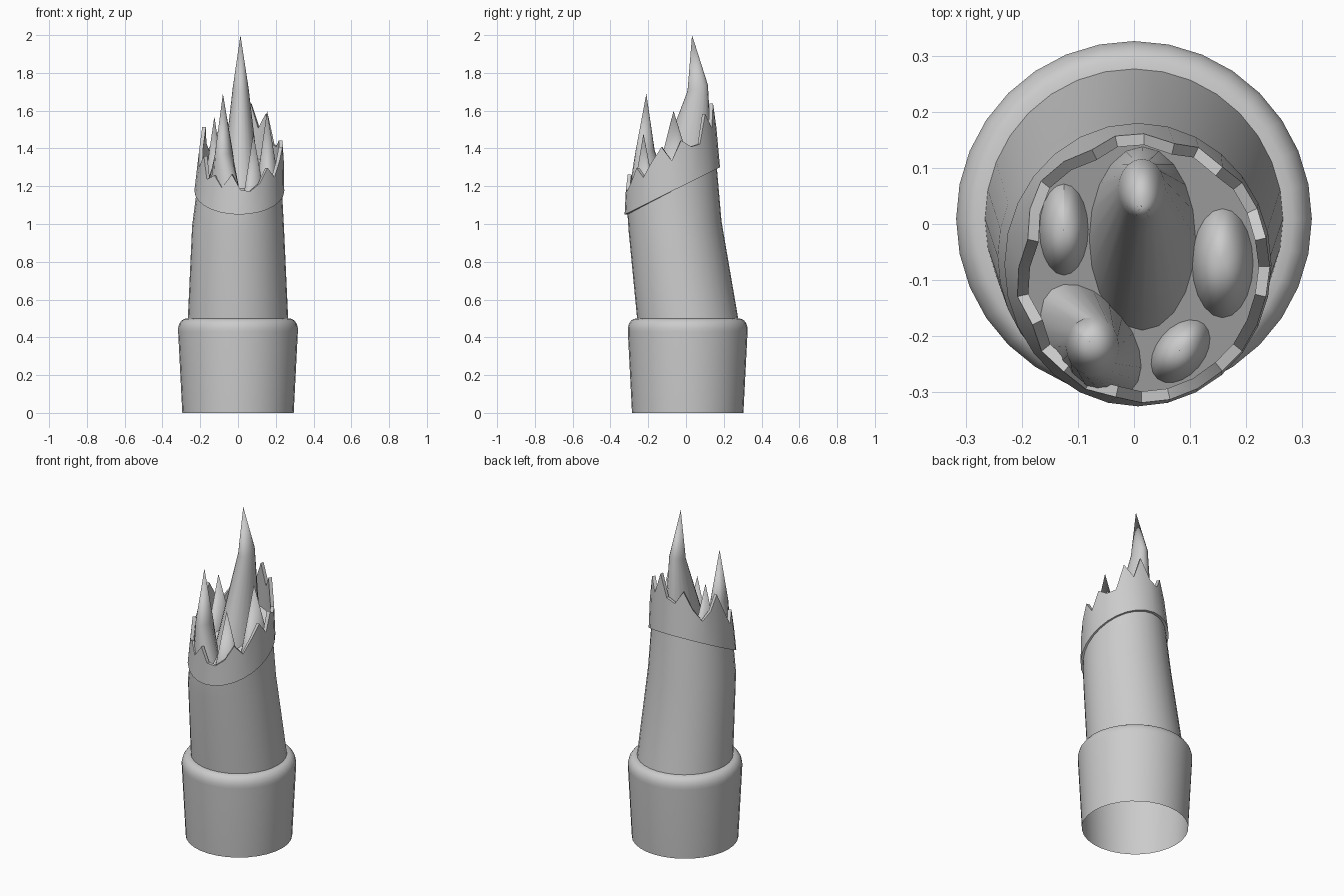
import bpy, bmesh, math
from mathutils import Vector

if "Cube" in bpy.data.objects:
    bpy.data.objects.remove(bpy.data.objects["Cube"])

TILT = 0.495  # slope of the broken end, rising to the back


def plane_z(y, lift=0.0):
    return 1.05 + (y + 0.325) * TILT + lift


def finish(name, bm, angle=35):
    bmesh.ops.recalc_face_normals(bm, faces=bm.faces)
    me = bpy.data.meshes.new(name)
    bm.to_mesh(me)
    bm.free()
    ob = bpy.data.objects.new(name, me)
    bpy.context.collection.objects.link(ob)
    bpy.ops.object.select_all(action='DESELECT')
    ob.select_set(True)
    bpy.context.view_layer.objects.active = ob
    bpy.ops.object.shade_smooth_by_angle(angle=math.radians(angle))
    return ob


def ring(bm, n, cx, cy, cz, rx, ry, slope=0.0, rot=0.0):
    vs = []
    for i in range(n):
        a = 2 * math.pi * i / n
        u, v = rx * math.cos(a), ry * math.sin(a)
        x = u * math.cos(rot) - v * math.sin(rot)
        y = u * math.sin(rot) + v * math.cos(rot)
        vs.append(bm.verts.new((cx + x, cy + y, cz + y * slope)))
    return vs


def bridge(bm, a, b):
    n = len(a)
    for i in range(n):
        j = (i + 1) % n
        bm.faces.new((a[i], a[j], b[j], b[i]))


def loft(name, rings, n=32, cap=False, tip=None):
    bm = bmesh.new()
    rs = [ring(bm, n, *r) for r in rings]
    for a, b in zip(rs, rs[1:]):
        bridge(bm, a, b)
    if cap:
        bm.faces.new(rs[-1])
    if tip:
        t = bm.verts.new(tip)
        for i in range(n):
            bm.faces.new((rs[-1][i], rs[-1][(i + 1) % n], t))
    return finish(name, bm)


# Base sleeve with rounded shoulder, open underneath
profile = [(0.295, 0), (0.317, 0.43), (0.317, 0.45), (0.311, 0.472),
           (0.299, 0.489), (0.284, 0.498), (0.262, 0.50)]
loft("base_sleeve", [(0, 0.009, z, r, r) for r, z in profile])

# Bent shaft ending in a tilted broken face
loft("shaft", [
    (0, 0.01, 0.49, 0.266, 0.268),
    (0, -0.058, 0.99, 0.243, 0.246, 0.1),
    (0.007, -0.073, plane_z(-0.073), 0.226, 0.237, TILT),
    (0.013, -0.078, plane_z(-0.078, 0.07), 0.22, 0.233, TILT)], cap=True)

# Jagged bark band; heights run from the front towards +x
heights = [0.13, 0.12, 0.15, 0.22, 0.15, 0.21, 0.26,
           0.16, 0.24, 0.18, 0.17, 0.31, 0.22, 0.34,
           0.21, 0.19, 0.27, 0.18, 0.13, 0.20, 0.31,
           0.22, 0.15, 0.24, 0.14, 0.18, 0.13, 0.21]
bm = bmesh.new()
n = len(heights)
loops = [[], [], [], []]
for i, h in enumerate(heights):
    a = 2 * math.pi * i / n
    s, c = math.sin(a), -math.cos(a)
    k = 1 - 0.28 * h
    for lp, off, top in ((0, 0, 0), (1, 0, 1), (2, 0.02, 1), (3, 0.02, 0)):
        kk = k if top else 1
        hh = h if top else 0
        x = 0.007 + 0.05 * hh + (0.238 * kk - off) * s
        y0 = -0.0725 + 0.2525 * c
        y = -0.0725 - 0.02 * hh + (0.2525 * kk - off) * c
        loops[lp].append(bm.verts.new((x, y, plane_z(y0, hh))))
for i in range(4):
    bridge(bm, loops[i], loops[(i + 1) % 4])
finish("bark_band", bm, 25)


# Splinters: foot follows the broken face, some have a second upper stage
def splinter(name, cx, cy, rx, ry, tip, mid=None, rot=0.0):
    rings = [(cx, cy, plane_z(cy, 0.06), rx, ry, TILT, rot)]
    if mid:
        rings.append(mid)
    loft(name, rings, n=20, tip=tip)


splinter("main_splinter", 0.015, -0.028, 0.096, 0.166, (0.013, 0.032, 2.0),
         mid=(0.014, 0.062, 1.72, 0.042, 0.054, 0.3))
splinter("front_left_splinter", -0.077, -0.207, 0.072, 0.118,
         (-0.08, -0.21, 1.69),
         mid=(-0.074, -0.218, 1.38, 0.047, 0.052, 0.2), rot=math.radians(38))
splinter("left_splinter", -0.125, -0.01, 0.045, 0.084, (-0.125, -0.01, 1.57))
splinter("right_splinter", 0.158, -0.07, 0.056, 0.10, (0.154, -0.066, 1.6))
splinter("front_right_splinter", 0.083, -0.227, 0.044, 0.066,
         (0.081, -0.225, 1.48), rot=math.radians(-40))
